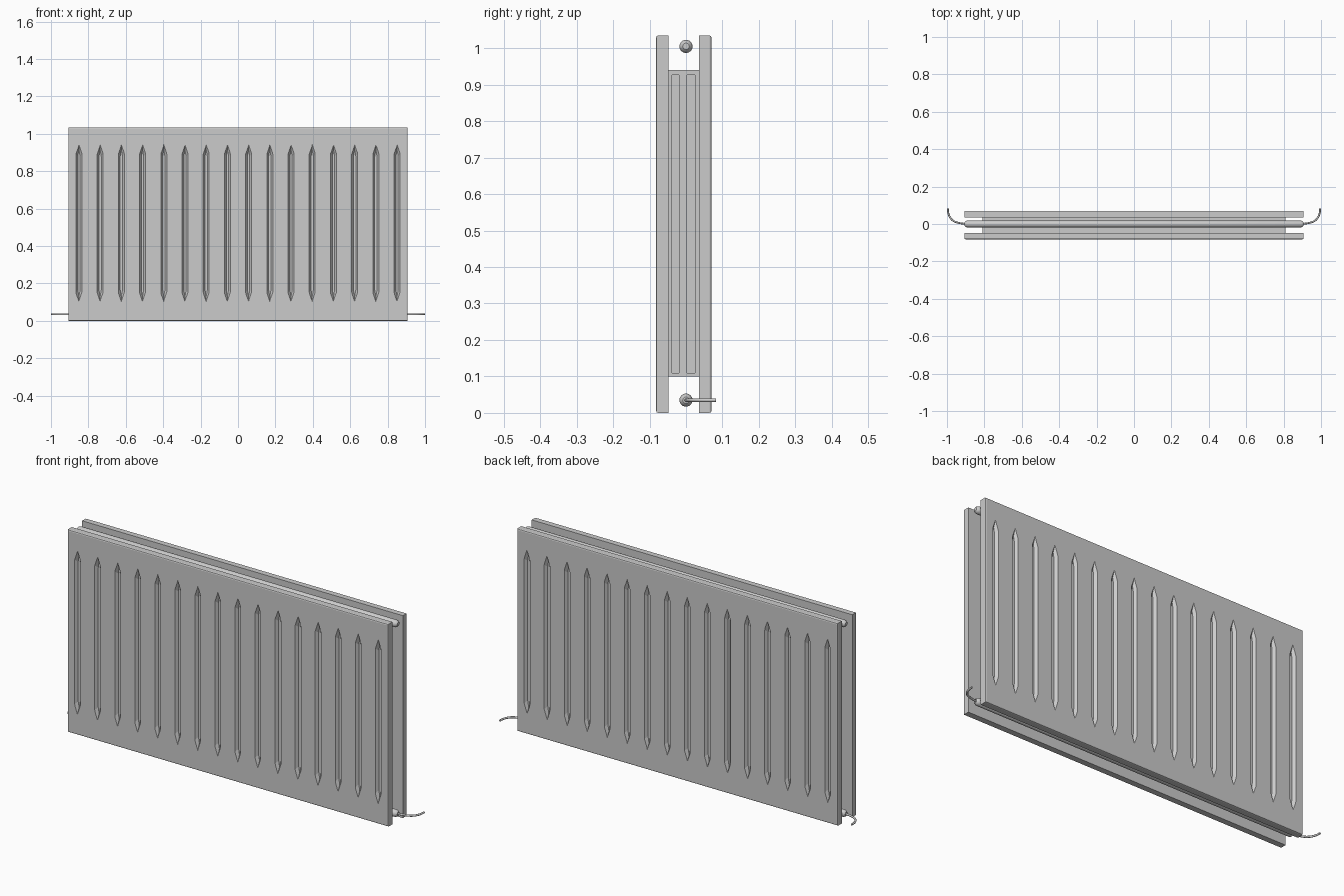
import bpy, bmesh, math
from mathutils import Matrix, Vector

if "Cube" in bpy.data.objects:
    bpy.data.objects.remove(bpy.data.objects["Cube"])

W, H = 0.907, 1.035          # panel half width and height
GROOVES, STEP = 16, 0.1134


def make_object(name, bm):
    bmesh.ops.recalc_face_normals(bm, faces=bm.faces)
    me = bpy.data.meshes.new(name)
    bm.to_mesh(me)
    bm.free()
    ob = bpy.data.objects.new(name, me)
    bpy.context.collection.objects.link(ob)
    return ob


def select_only(ob):
    bpy.ops.object.select_all(action='DESELECT')
    ob.select_set(True)
    bpy.context.view_layer.objects.active = ob


def add_box(bm, x0, x1, y0, y1, z0, z1):
    m = Matrix.Translation(((x0 + x1) / 2, (y0 + y1) / 2, (z0 + z1) / 2)) @ \
        Matrix.Diagonal((x1 - x0, y1 - y0, z1 - z0, 1))
    bmesh.ops.create_cube(bm, size=1, matrix=m)


def hexagon(bm, x, y, half, z0, z1, tip):
    pts = [(0, z0), (half, z0 + tip), (half, z1 - tip),
           (0, z1), (-half, z1 - tip), (-half, z0 + tip)]
    return [bm.verts.new((x + px, y, pz)) for px, pz in pts]


def panel(name, inner, outer):
    # plate with a bevelled outer rim
    s = 1 if outer > inner else -1
    bm = bmesh.new()
    add_box(bm, -W, W, min(inner, outer), max(inner, outer), 0, H)
    rim = [e for e in bm.edges if all(abs(v.co.y - outer) < 1e-5 for v in e.verts)]
    bmesh.ops.bevel(bm, geom=rim, offset=0.006, segments=2, profile=0.5, affect='EDGES')
    plate = make_object(name, bm)

    # pointed groove cutters with sloping walls
    bm = bmesh.new()
    for i in range(GROOVES):
        x = (i - (GROOVES - 1) / 2) * STEP
        k = 0.004 / 0.014          # continue the slope past the face
        top = hexagon(bm, x, outer + s * 0.004, 0.016 + 0.010 * k,
                      0.095, 0.95, 0.055)
        low = hexagon(bm, x, outer - s * 0.014, 0.006, 0.13, 0.915, 0.035)
        bm.faces.new(top)
        bm.faces.new(low)
        for a in range(6):
            b = (a + 1) % 6
            bm.faces.new((top[a], top[b], low[b], low[a]))
    cutter = make_object(name + "_groove_cutter", bm)
    cutter.hide_render = True
    mod = plate.modifiers.new("grooves", 'BOOLEAN')
    mod.operation, mod.solver, mod.object = 'DIFFERENCE', 'EXACT', cutter
    select_only(plate)
    bpy.ops.object.modifier_apply(modifier=mod.name)
    bpy.data.objects.remove(cutter, do_unlink=True)


panel("front_panel", -0.048, -0.082)
panel("back_panel", 0.036, 0.070)

# convector core with two recessed strips on each end
bm = bmesh.new()
add_box(bm, -0.80, 0.80, -0.048, 0.036, 0.10, 0.94)
for sx in (-1, 1):
    x0, x1 = sorted((sx * 0.80, sx * 0.81))
    for y0, y1 in ((-0.048, -0.039), (-0.019, 0.003), (0.025, 0.036)):
        add_box(bm, x0, x1, y0, y1, 0.10, 0.94)
    for y0, y1 in ((-0.039, -0.019), (0.003, 0.025)):
        add_box(bm, x0, x1, y0, y1, 0.10, 0.11)
        add_box(bm, x0, x1, y0, y1, 0.927, 0.94)
make_object("convector_core", bm)


def header_pipe(name, z):
    # lathed pipe with rounded ends
    end = [(0.907, 0.0), (0.907, 0.009), (0.903, 0.014), (0.894, 0.018)]
    prof = end + [(-x, r) for x, r in reversed(end)]
    bm = bmesh.new()
    vs = [bm.verts.new((x, 0, z + r)) for x, r in prof]
    es = [bm.edges.new(p) for p in zip(vs, vs[1:])]
    bmesh.ops.spin(bm, geom=vs + es, cent=(0, 0, z), axis=(1, 0, 0),
                   angle=math.tau, steps=24, use_merge=True)
    bmesh.ops.remove_doubles(bm, verts=bm.verts, dist=1e-5)
    ob = make_object(name, bm)
    select_only(ob)
    bpy.ops.object.shade_smooth_by_angle(angle=math.radians(35))


header_pipe("top_pipe", 1.005)
header_pipe("bottom_pipe", 0.035)

# thin supply pipes bending towards the wall
for name, sx in (("left_supply_pipe", -1), ("right_supply_pipe", 1)):
    cu = bpy.data.curves.new(name, 'CURVE')
    cu.dimensions = '3D'
    cu.bevel_depth, cu.bevel_resolution = 0.005, 3
    cu.resolution_u, cu.use_fill_caps = 12, True
    sp = cu.splines.new('BEZIER')
    sp.bezier_points.add(2)
    data = [((0.89, 0.0), (0.02, 0.0)), ((0.97, 0.020), (0.016, 0.014)),
            ((0.995, 0.082), (0.0, 0.03))]
    for p, ((x, y), (tx, ty)) in zip(sp.bezier_points, data):
        p.co = (sx * x, y, 0.035)
        t = Vector((sx * tx, ty, 0))
        p.handle_left, p.handle_right = p.co - t, p.co + t
    ob = bpy.data.objects.new(name, cu)
    bpy.context.collection.objects.link(ob)
    select_only(ob)
    bpy.ops.object.convert(target='MESH')
    bpy.ops.object.shade_smooth_by_angle(angle=math.radians(40))
